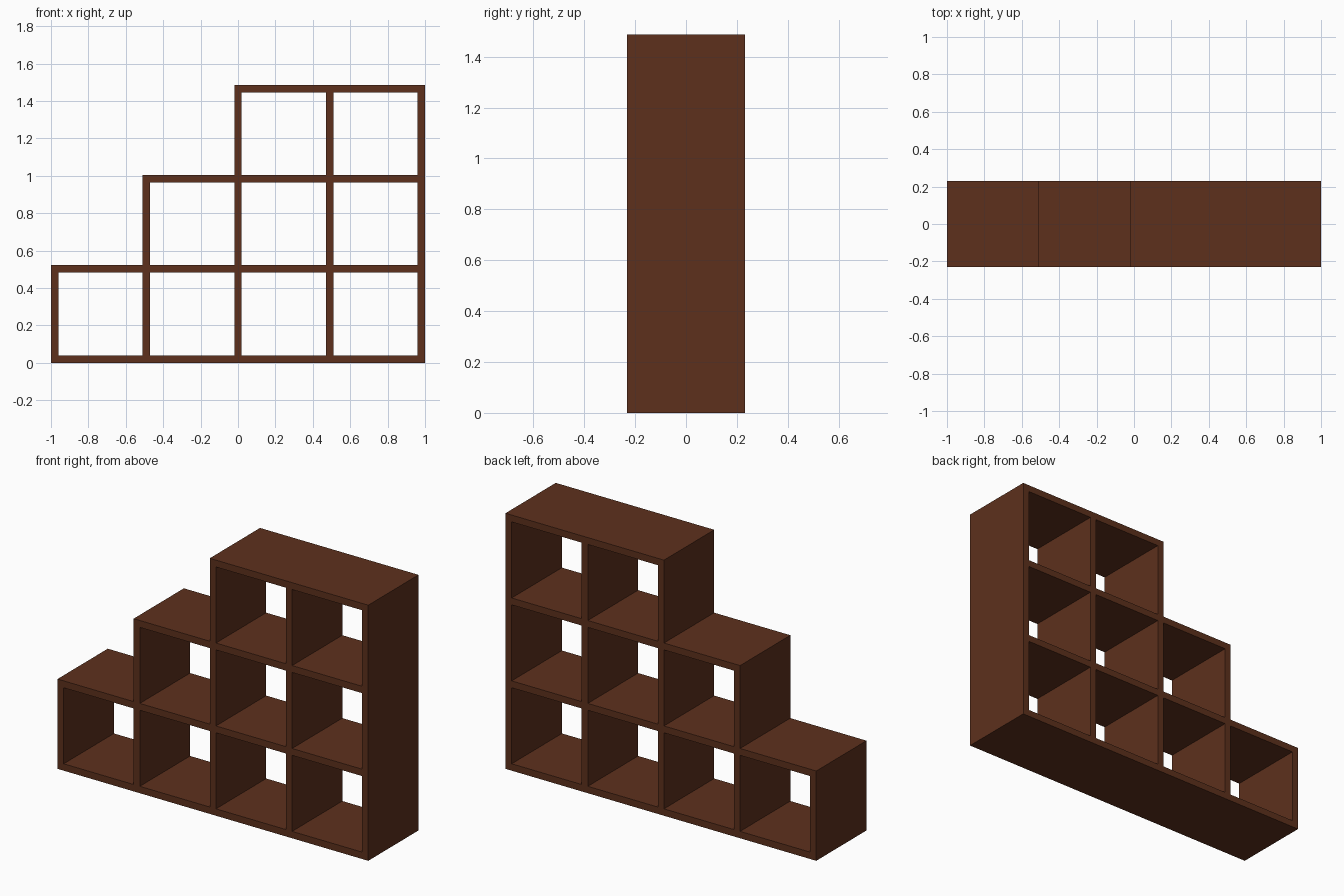
import bpy, bmesh, math

if "Cube" in bpy.data.objects:
    bpy.data.objects.remove(bpy.data.objects["Cube"])

T = 0.04                    # board thickness
PX, PZ = 0.49, 0.4823       # cell pitch across and up
HALF_DEPTH = 0.231
CELLS = [1, 2, 3, 3]        # cells stacked in each column

wood = bpy.data.materials.new("dark_wood")
wood.diffuse_color = (0.11, 0.03, 0.012, 1)
wood.use_nodes = True
wood.node_tree.nodes["Principled BSDF"].inputs["Base Color"].default_value = wood.diffuse_color

curve = bpy.data.curves.new("stepped_bookcase", 'CURVE')
curve.dimensions = '2D'
curve.fill_mode = 'BOTH'
curve.extrude = HALF_DEPTH


def add_loop(points):
    s = curve.splines.new('POLY')
    s.points.add(len(points) - 1)
    for p, (x, z) in zip(s.points, points):
        p.co = (x, z, 0, 1)
    s.use_cyclic_u = True


# Stepped outer outline
outline = [(1, 0), (-1, 0)]
height = 0
for i, n in enumerate(CELLS):
    if n != height:
        x = -1 + i * PX
        if height:
            outline.append((x, height * PZ + T))
        outline.append((x, n * PZ + T))
        height = n
outline.append((1, height * PZ + T))
add_loop(outline)

# Open cells passing right through
for i, n in enumerate(CELLS):
    for j in range(n):
        x0, x1 = -1 + i * PX + T, -1 + (i + 1) * PX
        z0, z1 = j * PZ + T, (j + 1) * PZ
        add_loop([(x0, z0), (x1, z0), (x1, z1), (x0, z1)])

# Turn the extruded profile upright as one clean mesh
frame = bpy.data.objects.new("stepped_bookcase", curve)
bpy.context.collection.objects.link(frame)
frame.rotation_euler.x = math.pi / 2
bpy.context.view_layer.objects.active = frame
frame.select_set(True)
bpy.ops.object.convert(target='MESH')
bpy.ops.object.transform_apply(location=False, rotation=True, scale=False)

frame = bpy.context.object
bm = bmesh.new()
bm.from_mesh(frame.data)
bmesh.ops.remove_doubles(bm, verts=bm.verts, dist=1e-4)
bmesh.ops.recalc_face_normals(bm, faces=bm.faces)
for f in bm.faces:
    f.smooth = False
bm.to_mesh(frame.data)
bm.free()
frame.data.materials.clear()
frame.data.materials.append(wood)
